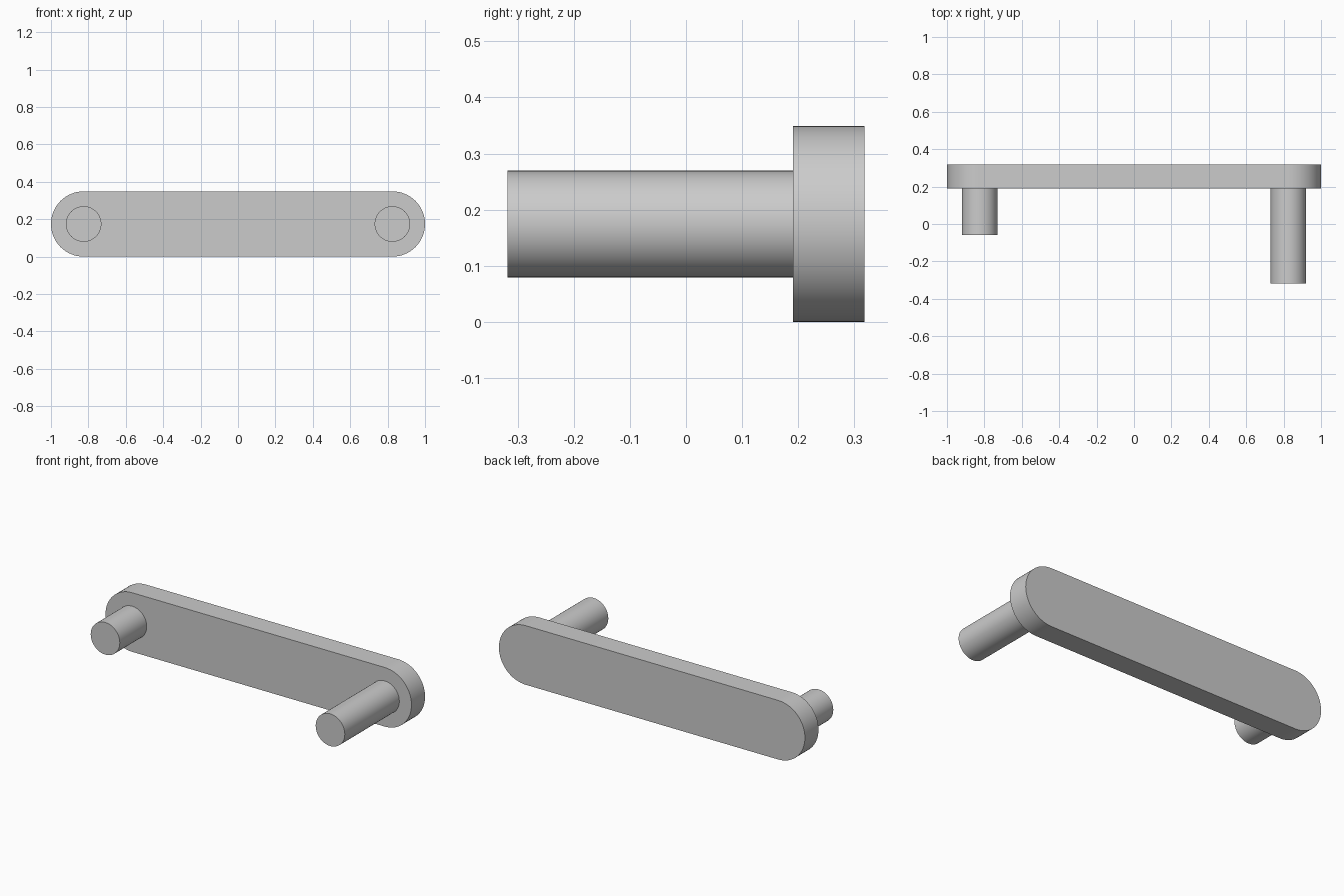
import bpy
import bmesh
from math import sin, cos, pi, radians
from mathutils import Vector

if "Cube" in bpy.data.objects:
    bpy.data.objects.remove(bpy.data.objects["Cube"])

BACK, FACE = 0.318, 0.191      # plate back and front planes
END_R, PEG_R = 0.1745, 0.095   # rounded end and peg radii
END_X = 1 - END_R
SEG = 64

grey = bpy.data.materials.new("plain grey")
grey.use_nodes = True
colour = (0.6, 0.6, 0.6, 1)
grey.diffuse_color = colour
grey.node_tree.nodes["Principled BSDF"].inputs["Base Color"].default_value = colour


def arc(cx, radius, start, sweep, steps):
    return [(cx + radius * cos(start + sweep * i / steps),
             END_R + radius * sin(start + sweep * i / steps))
            for i in range(steps + 1)]


def extrude_profile(name, outline, y_front, y_back):
    """Solid from an x-z outline, drawn out along y."""
    bm = bmesh.new()
    face = bm.faces.new([bm.verts.new((x, y_front, z)) for x, z in outline])
    grown = bmesh.ops.extrude_face_region(bm, geom=[face], use_keep_orig=True)
    moved = [v for v in grown["geom"] if isinstance(v, bmesh.types.BMVert)]
    bmesh.ops.translate(bm, verts=moved, vec=Vector((0, y_back - y_front, 0)))
    bmesh.ops.recalc_face_normals(bm, faces=bm.faces[:])
    mesh = bpy.data.meshes.new(name)
    bm.to_mesh(mesh)
    bm.free()
    mesh.materials.append(grey)
    obj = bpy.data.objects.new(name, mesh)
    bpy.context.collection.objects.link(obj)
    bpy.ops.object.select_all(action="DESELECT")
    obj.select_set(True)
    bpy.context.view_layer.objects.active = obj
    bpy.ops.object.shade_smooth_by_angle(angle=radians(30))
    return obj


# Plate with two rounded ends
extrude_profile("link_plate",
                arc(END_X, END_R, -pi / 2, pi, SEG // 2)
                + arc(-END_X, END_R, pi / 2, pi, SEG // 2),
                FACE, BACK)

# Short peg on the right, long peg on the left
for name, x, tip in (("short_peg", -END_X, -0.06), ("long_peg", END_X, -BACK)):
    extrude_profile(name, arc(x, PEG_R, 0, 2 * pi, SEG)[:-1], tip, FACE)
